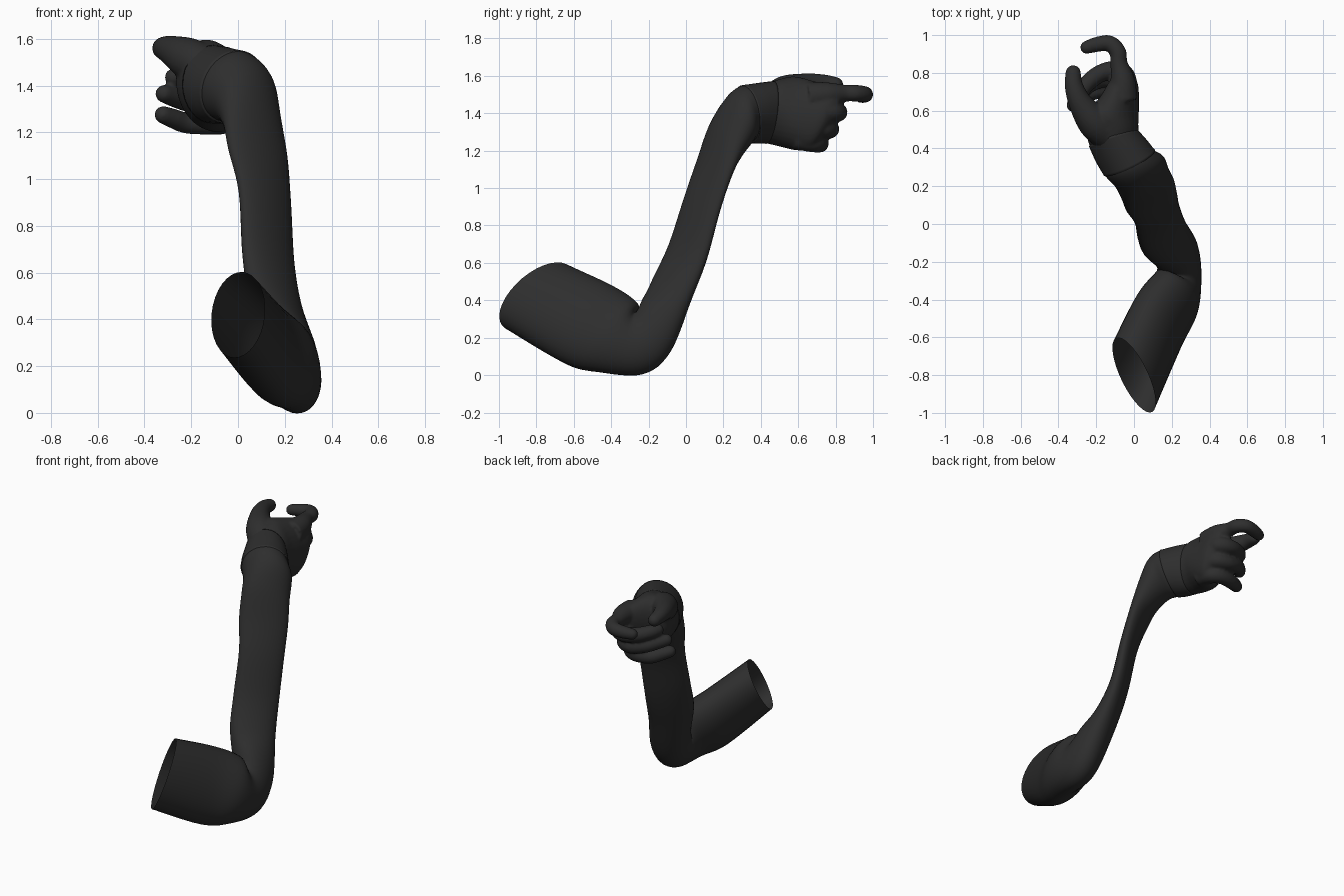
import bpy, bmesh, math
from mathutils import Vector as V

black = bpy.data.materials.new("charcoal_black")
black.diffuse_color = (0.027, 0.027, 0.027, 1)


def smooth_path(rings, steps):
    """Catmull-Rom through rings given as tuples of vectors."""
    out, n = [], len(rings)
    for i in range(n - 1):
        p = [rings[max(0, min(n - 1, i + k))] for k in (-1, 0, 1, 2)]
        for s in range(steps):
            t = s / steps
            out.append(tuple(
                0.5 * (2 * b + (c - a) * t + (2 * a - 5 * b + 4 * c - d) * t * t
                       + (3 * b - a - 3 * c + d) * t ** 3)
                for a, b, c, d in zip(*p)))
    out.append(rings[-1])
    return out


def loft(name, rings, cap0=False, cap1=False, sides=32):
    bm = bmesh.new()
    loops = []
    for c, u, v in rings:
        loops.append([bm.verts.new(c + u * math.cos(a) + v * math.sin(a))
                      for a in (2 * math.pi * k / sides for k in range(sides))])
    for a, b in zip(loops, loops[1:]):
        for k in range(sides):
            j = (k + 1) % sides
            bm.faces.new((a[k], a[j], b[j], b[k]))
    if cap0:
        bm.faces.new(loops[0])
    if cap1:
        bm.faces.new(loops[-1])
    bmesh.ops.recalc_face_normals(bm, faces=bm.faces)
    me = bpy.data.meshes.new(name)
    bm.to_mesh(me)
    bm.free()
    me.materials.append(black)
    for p in me.polygons:
        p.use_smooth = True
    ob = bpy.data.objects.new(name, me)
    bpy.context.collection.objects.link(ob)
    return ob


def vecs(rows):
    return [(V(r[0:3]), V(r[3:6]), V(r[6:9])) for r in rows]


def finger(name, pts):
    """Rounded tapering tube through (x, y, z, radius) points."""
    path = smooth_path([(V(p[:3]), V((p[3], 0, 0))) for p in pts], 6)
    end_dir = (path[-1][0] - path[-2][0]).normalized()
    c0, r0 = path[-1][0], path[-1][1].x
    rings = []
    for i, (c, r) in enumerate(path):
        t = (path[min(i + 1, len(path) - 1)][0] - path[max(i - 1, 0)][0]).normalized()
        side = t.cross(V((0, 0, 1))).normalized()
        rings.append((c, side * r.x, side.cross(t) * r.x))
    su, sv = rings[-1][1], rings[-1][2]
    for k in range(1, 6):  # round tip
        a = k * math.pi / 2 / 5.2
        rings.append((c0 + end_dir * r0 * math.sin(a), su * math.cos(a), sv * math.cos(a)))
    return loft(name, rings, True, True, 20)


# sleeve: open shoulder end, bent elbow, flattened forearm, wrist (centre, side axis, inner axis)
sleeve = vecs([
    (0.0, -0.80, 0.42, 0.113, -0.165, -0.005, 0.018, 0.11, 0.183),
    (0.13, -0.52, 0.27, 0.12, -0.12, -0.01, 0.0, 0.10, 0.213),
    (0.22, -0.37, 0.205, 0.12, -0.08, 0.0, 0.0, 0.09, 0.19),
    (0.24, -0.25, 0.17, 0.115, -0.02, 0.0, -0.02, -0.02, 0.165),
    (0.22, -0.155, 0.27, 0.115, 0.03, 0.0, -0.02, -0.07, 0.145),
    (0.16, -0.07, 0.47, 0.115, 0.065, -0.02, 0.0, -0.085, 0.045),
    (0.13, 0.01, 0.66, 0.112, 0.075, -0.025, 0.0, -0.07, 0.03),
    (0.115, 0.088, 0.92, 0.112, 0.075, -0.025, 0.0, -0.06, 0.03),
    (0.085, 0.153, 1.11, 0.127, 0.075, -0.02, 0.0, -0.058, 0.04),
    (0.06, 0.21, 1.25, 0.125, 0.075, 0.0, 0.0, -0.055, 0.10),
    (0.03, 0.275, 1.35, 0.13, 0.07, 0.03, 0.0, -0.06, 0.125),
    (-0.02, 0.32, 1.395, 0.132, 0.062, 0.03, 0.0, -0.035, 0.147),
    (-0.06, 0.38, 1.40, 0.12, 0.05, 0.02, 0.0, 0.0, 0.145)])
loft("sleeve", smooth_path(sleeve, 6))

# glove cuff with a turned-in rim at both ends
cuff = vecs([
    (-0.025, 0.325, 1.395, 0.125, 0.06, 0.03, 0.0, -0.035, 0.14),
    (-0.025, 0.325, 1.395, 0.137, 0.064, 0.03, 0.0, -0.035, 0.153),
    (-0.065, 0.385, 1.40, 0.137, 0.055, 0.015, 0.0, 0.0, 0.162),
    (-0.105, 0.45, 1.405, 0.133, 0.04, 0.0, 0.0, 0.02, 0.168),
    (-0.105, 0.45, 1.405, 0.125, 0.04, 0.0, 0.0, 0.02, 0.16)])
loft("glove_cuff", cuff[:1] + smooth_path(cuff[1:4], 5) + cuff[4:])

# palm, flattened towards the knuckles
palm = vecs([
    (-0.10, 0.43, 1.405, 0.128, 0.04, 0.0, 0.0, 0.02, 0.162),
    (-0.115, 0.50, 1.405, 0.138, 0.02, 0.0, 0.0, 0.01, 0.18),
    (-0.118, 0.58, 1.400, 0.142, 0.0, 0.0, -0.02, 0.0, 0.197),
    (-0.08, 0.66, 1.388, 0.104, 0.0, 0.0, -0.02, 0.02, 0.185),
    (-0.055, 0.74, 1.385, 0.076, 0.0, 0.0, -0.01, 0.05, 0.155),
    (-0.055, 0.795, 1.40, 0.045, 0.0, 0.0, 0.0, 0.04, 0.10)])
hand = [loft("glove_hand", smooth_path(palm, 5), True, True)]

# thumb and curled fingers
for name, pts in {
    "thumb": [(-0.13, 0.47, 1.47, 0.09), (-0.21, 0.54, 1.515, 0.09),
              (-0.283, 0.64, 1.55, 0.064), (-0.318, 0.73, 1.56, 0.049),
              (-0.322, 0.80, 1.553, 0.041)],
    "index_finger": [(-0.06, 0.66, 1.49, 0.078), (-0.06, 0.76, 1.50, 0.066),
                     (-0.08, 0.85, 1.507, 0.046), (-0.086, 0.91, 1.507, 0.045),
                     (-0.13, 0.956, 1.502, 0.043), (-0.20, 0.95, 1.495, 0.04),
                     (-0.25, 0.935, 1.49, 0.035)],
    "middle_finger": [(-0.045, 0.68, 1.42, 0.063), (-0.05, 0.78, 1.41, 0.058),
                      (-0.11, 0.815, 1.405, 0.049), (-0.19, 0.79, 1.415, 0.047),
                      (-0.25, 0.74, 1.43, 0.044), (-0.275, 0.70, 1.435, 0.039)],
    "ring_finger": [(-0.05, 0.65, 1.33, 0.06), (-0.06, 0.74, 1.32, 0.054),
                    (-0.13, 0.772, 1.315, 0.048), (-0.22, 0.75, 1.335, 0.046),
                    (-0.28, 0.70, 1.355, 0.044), (-0.315, 0.665, 1.365, 0.039)],
    "little_finger": [(-0.06, 0.59, 1.265, 0.06), (-0.07, 0.68, 1.245, 0.054),
                      (-0.13, 0.715, 1.238, 0.048), (-0.22, 0.70, 1.24, 0.045),
                      (-0.28, 0.66, 1.26, 0.042), (-0.32, 0.63, 1.275, 0.038)],
}.items():
    hand.append(finger(name, pts))

# fuse palm and fingers into one soft glove skin
for ob in hand:
    ob.select_set(True)
bpy.context.view_layer.objects.active = hand[0]
bpy.ops.object.join()
fuse = hand[0].modifiers.new("fuse", 'REMESH')
fuse.mode = 'VOXEL'
fuse.voxel_size = 0.009
fuse.use_smooth_shade = True
soft = hand[0].modifiers.new("soften", 'SMOOTH')
soft.factor = 0.5
soft.iterations = 5
